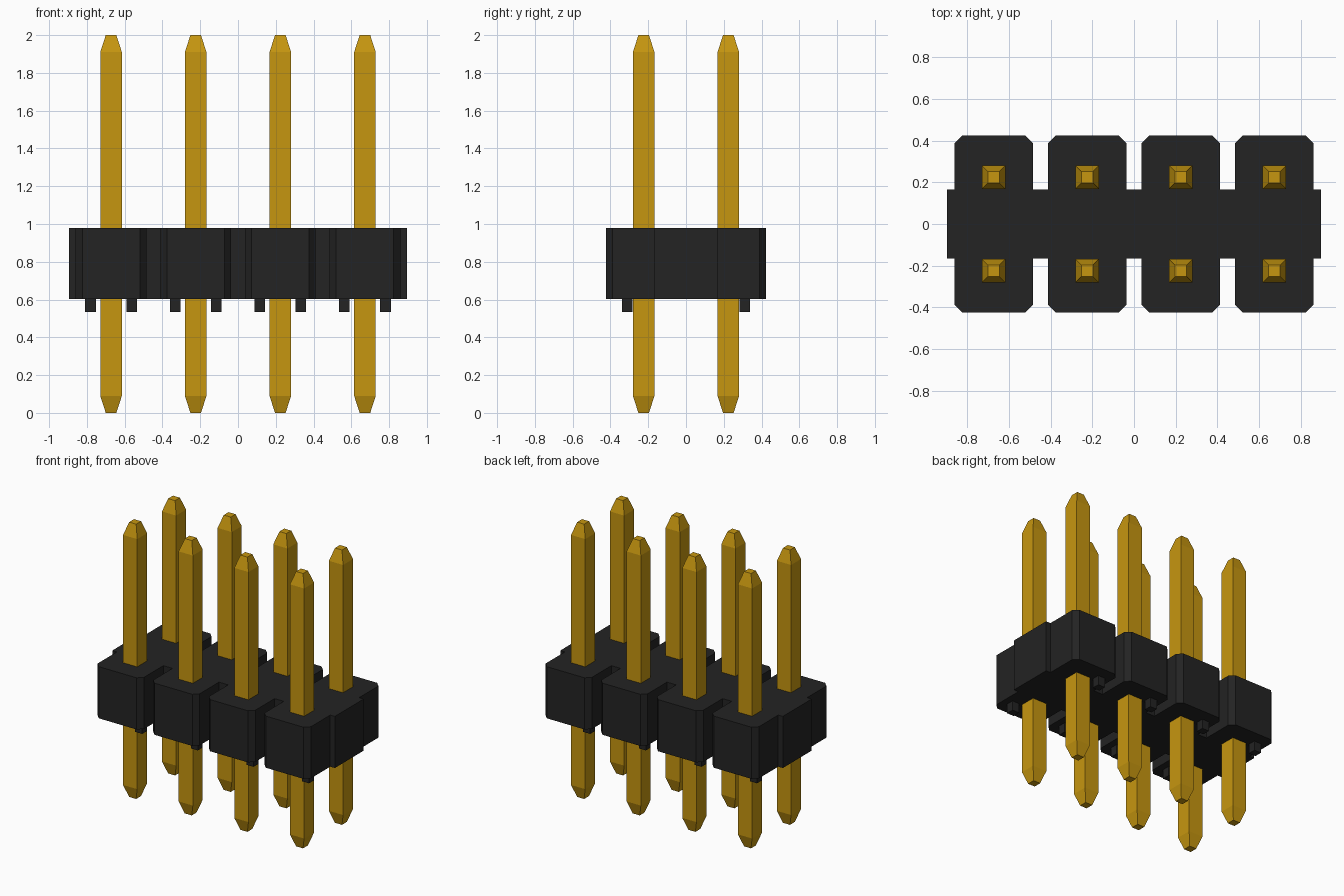
import bpy, bmesh

if "Cube" in bpy.data.objects:
    bpy.data.objects.remove(bpy.data.objects["Cube"], do_unlink=True)


def make_material(name, rgb):
    mat = bpy.data.materials.new(name)
    mat.use_nodes = True
    color = (*rgb, 1.0)
    mat.diffuse_color = color
    mat.node_tree.nodes["Principled BSDF"].inputs["Base Color"].default_value = color
    return mat


black = make_material("black plastic", (0.017, 0.017, 0.017))
gold = make_material("gold metal", (0.565, 0.305, 0.005))


def stack(name, rings, mat):
    """Join matching horizontal outlines, given as (z, points), into a closed solid."""
    bm = bmesh.new()
    loops = [[bm.verts.new((x, y, z)) for x, y in pts] for z, pts in rings]
    n = len(loops[0])
    for low, high in zip(loops, loops[1:]):
        for i in range(n):
            j = (i + 1) % n
            bm.faces.new((low[i], low[j], high[j], high[i]))
    bm.faces.new(loops[0][::-1])
    bm.faces.new(loops[-1])
    bmesh.ops.recalc_face_normals(bm, faces=bm.faces)
    mesh = bpy.data.meshes.new(name)
    bm.to_mesh(mesh)
    bm.free()
    mesh.materials.append(mat)
    obj = bpy.data.objects.new(name, mesh)
    bpy.context.collection.objects.link(obj)
    return obj


def square(x, y, h):
    return [(x - h, y - h), (x + h, y - h), (x + h, y + h), (x - h, y + h)]


PITCH = 0.448
COLUMNS = [(i - 1.5) * PITCH for i in range(4)]
ROW = PITCH / 2
BOTTOM, TOP = 0.604, 0.98

# Housing: a central bar with four chamfered blocks across it
BLOCK, DEPTH, BAR, CHAMFER = 0.187, 0.423, 0.166, 0.035
front = [(-2 * PITCH, -BAR)]
for cx in COLUMNS:
    front += [(cx - BLOCK, -BAR), (cx - BLOCK, -DEPTH + CHAMFER),
              (cx - BLOCK + CHAMFER, -DEPTH), (cx + BLOCK - CHAMFER, -DEPTH),
              (cx + BLOCK, -DEPTH + CHAMFER), (cx + BLOCK, -BAR)]
front.append((2 * PITCH, -BAR))
outline = front + [(-x, -y) for x, y in front]
stack("housing", [(BOTTOM, outline), (TOP, outline)], black)

# Standoff feet: two on opposite corners under each block
for i, cx in enumerate(COLUMNS):
    for side, s in (("front", 1), ("back", -1)):
        foot = square(cx + s * 0.109, -s * 0.31, 0.028)
        stack(f"foot_{side}_{i + 1}", [(0.535, foot), (BOTTOM + 0.01, foot)], black)

# Square pins, tapered at both ends
for i, cx in enumerate(COLUMNS):
    for side, y in (("front", -ROW), ("back", ROW)):
        tip, shaft = square(cx, y, 0.028), square(cx, y, 0.057)
        stack(f"pin_{side}_{i + 1}",
              [(0, tip), (0.09, shaft), (1.91, shaft), (2, tip)], gold)
